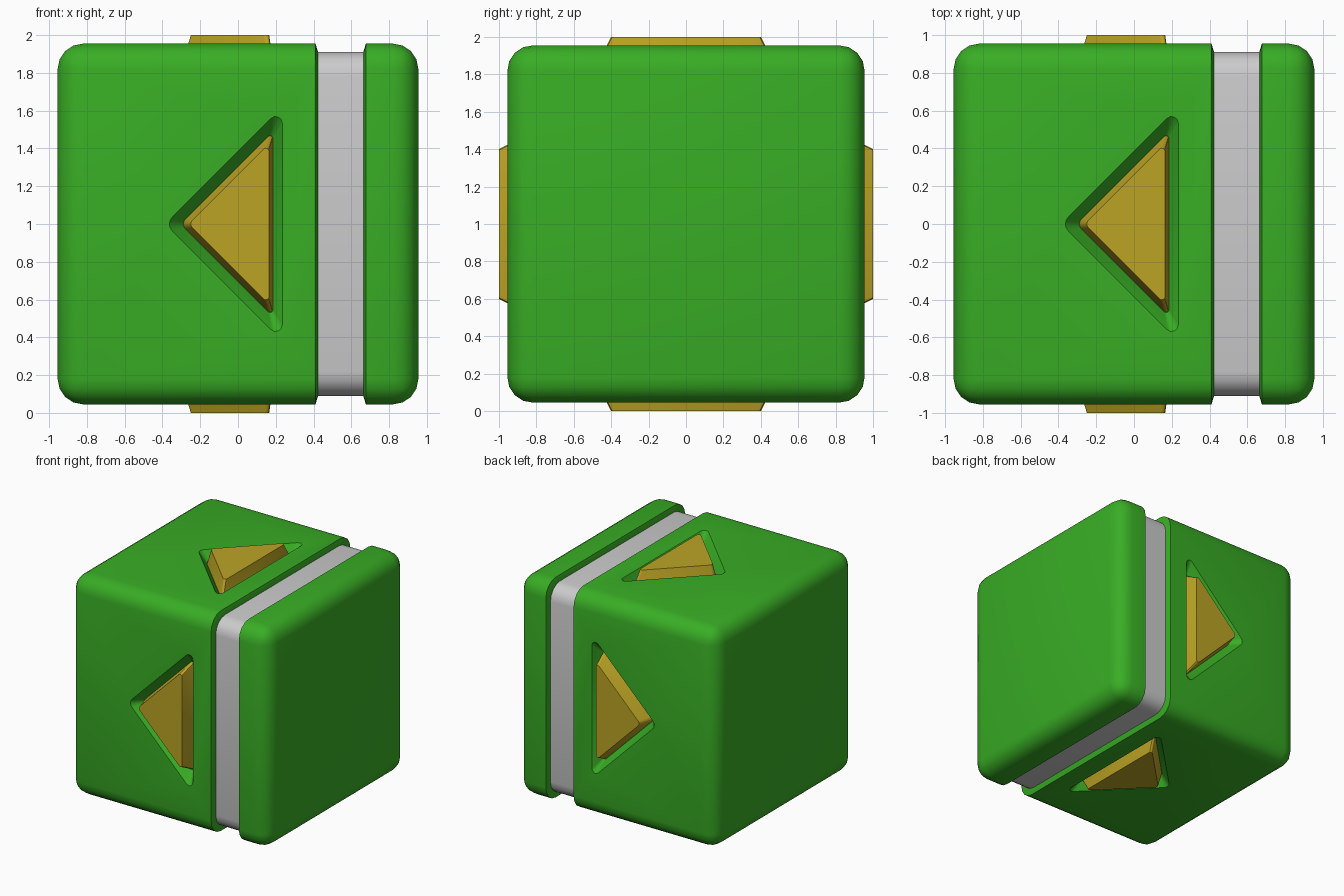
import bpy, bmesh, math
from mathutils import Matrix, Vector

if "Cube" in bpy.data.objects:
    bpy.data.objects.remove(bpy.data.objects["Cube"])

H = 0.955                                  # half size of the green cube
CENTRE = Matrix.Translation((0, 0, 1))


def material(name, rgb):
    m = bpy.data.materials.new(name)
    m.diffuse_color = (*rgb, 1)
    m.use_nodes = True
    m.node_tree.nodes["Principled BSDF"].inputs["Base Color"].default_value = m.diffuse_color
    return m


def make(name, bm, mat=None):
    bmesh.ops.recalc_face_normals(bm, faces=bm.faces)
    me = bpy.data.meshes.new(name)
    bm.to_mesh(me)
    bm.free()
    ob = bpy.data.objects.new(name, me)
    bpy.context.collection.objects.link(ob)
    if mat:
        me.materials.append(mat)
    return ob


def smooth(ob):
    bpy.ops.object.select_all(action='DESELECT')
    ob.select_set(True)
    bpy.context.view_layer.objects.active = ob
    bpy.ops.object.shade_smooth_by_angle(angle=math.radians(32))


def rounded_cube():
    bm = bmesh.new()
    bmesh.ops.create_cube(bm, size=2 * H)
    bmesh.ops.bevel(bm, geom=bm.edges[:], offset=0.135, segments=4, profile=0.5,
                    affect='EDGES', clamp_overlap=True)
    return bm


def cut(bm, x, side):
    bmesh.ops.bisect_plane(bm, geom=bm.verts[:] + bm.edges[:] + bm.faces[:], dist=1e-5,
                           plane_co=(x, 0, 0), plane_no=(side, 0, 0), clear_outer=True)
    return [e for e in bm.edges if e.is_boundary]


def shell(name, x_rim, x_inner, side, mat):
    """Part of the rounded cube, with a chamfered lip facing the groove."""
    bm = rounded_cube()
    rim = cut(bm, x_rim, side)
    new = bmesh.ops.extrude_edge_only(bm, edges=rim)['geom']
    for v in (g for g in new if isinstance(g, bmesh.types.BMVert)):
        v.co = (x_inner, v.co.y * 0.9 / H, v.co.z * 0.9 / H)
    bmesh.ops.contextual_create(bm, geom=[e for e in bm.edges if e.is_boundary])
    bm.transform(CENTRE)
    return make(name, bm, mat)


def triangle(apex, right, half, r_apex, r_side, n=4):
    """Outline of a triangle with rounded corners, pointing to -x."""
    pts = [Vector((apex, 0)), Vector((right, -half)), Vector((right, half))]
    out = []
    for i, r in enumerate((r_apex, r_side, r_side)):
        p = pts[i]
        a, b = (pts[i - 1] - p).normalized(), (pts[(i + 1) % 3] - p).normalized()
        h = a.angle(b) / 2
        c = p + (a + b).normalized() * r / math.sin(h)
        s, e = p + a * r / math.tan(h) - c, p + b * r / math.tan(h) - c
        for k in range(n + 1):
            d = s.lerp(e, k / n)
            mid_turn = math.pi - 2 * h
            t = k / n
            d = (s * math.sin((1 - t) * mid_turn) + e * math.sin(t * mid_turn)) / math.sin(mid_turn)
            out.append(c + d)
    return out


def loft(name, levels, turn, mat=None):
    """Stack of outlines at distances from the centre, turned about the x axis."""
    bm = bmesh.new()
    rings = [[bm.verts.new((p.x, p.y, w)) for p in outline] for outline, w in levels]
    for lo, hi in zip(rings, rings[1:]):
        for i in range(len(lo)):
            bm.faces.new((lo[i - 1], lo[i], hi[i], hi[i - 1]))
    bm.faces.new(rings[0])
    bm.faces.new(rings[-1])
    bm.transform(CENTRE @ Matrix.Rotation(turn, 4, 'X'))
    return make(name, bm, mat)


green = material("green", (0.04, 0.42, 0.018))
gold = material("gold", (0.50, 0.37, 0.018))

# green body and end cap on either side of the groove
body = shell("main_body", 0.41, 0.427, 1, green)
cap = shell("end_cap", 0.677, 0.66, -1, green)

# grey band in the groove
bm = rounded_cube()
cut(bm, 0.665, 1)
cut(bm, 0.42, -1)
bm.transform(CENTRE @ Matrix.Diagonal((1, 0.91 / H, 0.91 / H, 1)))
band = make("groove_band", bm)

# tapered recesses and raised arrows on the four long sides
mouth = triangle(-0.385, 0.235, 0.62, 0.05, 0.035)
base = triangle(-0.305, 0.185, 0.49, 0.035, 0.015)
crown = triangle(-0.262, 0.165, 0.427, 0.03, 0.018)
for i, side in enumerate(("top", "front", "bottom", "back")):
    turn = i * math.pi / 2
    cutter = loft("recess_cutter", [(base, 0.87), (mouth, 0.956), (mouth, 1.1)], turn)
    cutter.hide_render = True
    bpy.context.view_layer.objects.active = body
    mod = body.modifiers.new("recess", 'BOOLEAN')
    mod.operation, mod.solver, mod.object = 'DIFFERENCE', 'EXACT', cutter
    bpy.ops.object.modifier_apply(modifier=mod.name)
    bpy.data.objects.remove(cutter)
    smooth(loft("arrow_" + side, [(base, 0.865), (crown, 1.0)], turn, gold))

for ob in (body, cap, band):
    smooth(ob)
